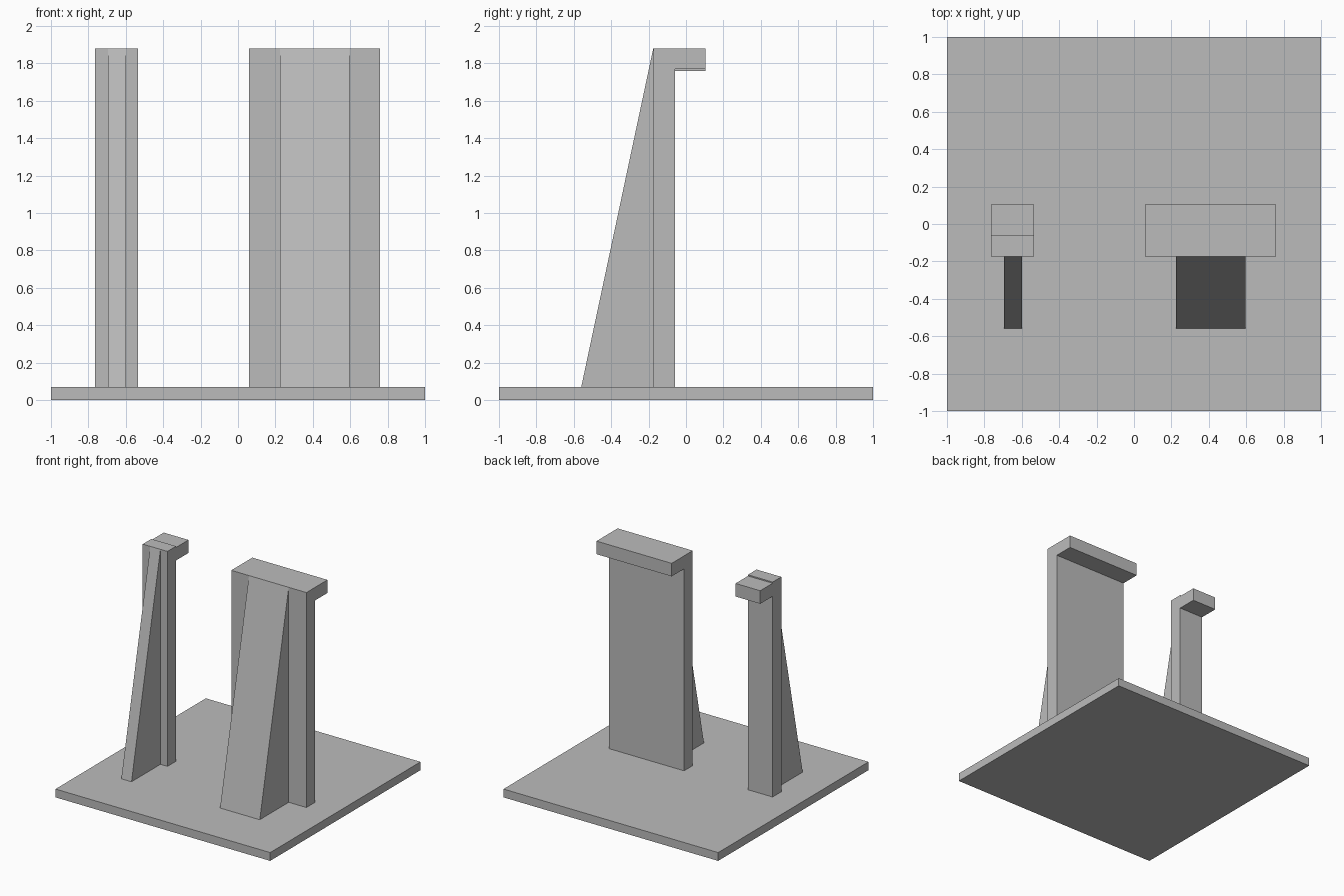
import bpy

cube = bpy.data.objects.get("Cube")
if cube:
    bpy.data.objects.remove(cube, do_unlink=True)

grey = bpy.data.materials.new("plain_grey")
grey.use_nodes = True
colour = (0.5, 0.5, 0.5, 1)
grey.diffuse_color = colour
grey.node_tree.nodes["Principled BSDF"].inputs["Base Color"].default_value = colour


def extrude_x(name, profile, x0, x1):
    """Solid from a (y, z) profile, counter-clockwise seen from +x."""
    n = len(profile)
    verts = [(x, y, z) for x in (x0, x1) for y, z in profile]
    faces = [tuple(reversed(range(n))), tuple(range(n, 2 * n))]
    faces += [(i, (i + 1) % n, n + (i + 1) % n, n + i) for i in range(n)]
    mesh = bpy.data.meshes.new(name)
    mesh.from_pydata(verts, [], faces)
    mesh.materials.append(grey)
    obj = bpy.data.objects.new(name, mesh)
    bpy.context.collection.objects.link(obj)
    return obj


def box(name, x0, x1, y0, y1, z0, z1):
    return extrude_x(name, [(y0, z0), (y1, z0), (y1, z1), (y0, z1)], x0, x1)


floor, top = 0.07, 1.88
front, back, lip = -0.175, -0.06, 0.105
wedge = [(-0.56, floor), (front, floor), (front, top)]

# Base plate
box("base_plate", -1, 1, -1, 1, 0, floor)

# Wide wall with its rear lip in one piece, and its front brace
extrude_x("wide_wall", [(front, floor), (back, floor), (back, 1.77),
                        (lip, 1.77), (lip, top), (front, top)], 0.06, 0.76)
extrude_x("wide_brace", wedge, 0.225, 0.595)

# Narrow post with a separate, slightly lower lip, and its front brace
box("narrow_post", -0.765, -0.535, front, back, floor, top)
box("narrow_lip", -0.765, -0.535, back, lip, 1.76, top - 0.01)
extrude_x("narrow_brace", wedge, -0.695, -0.6)
